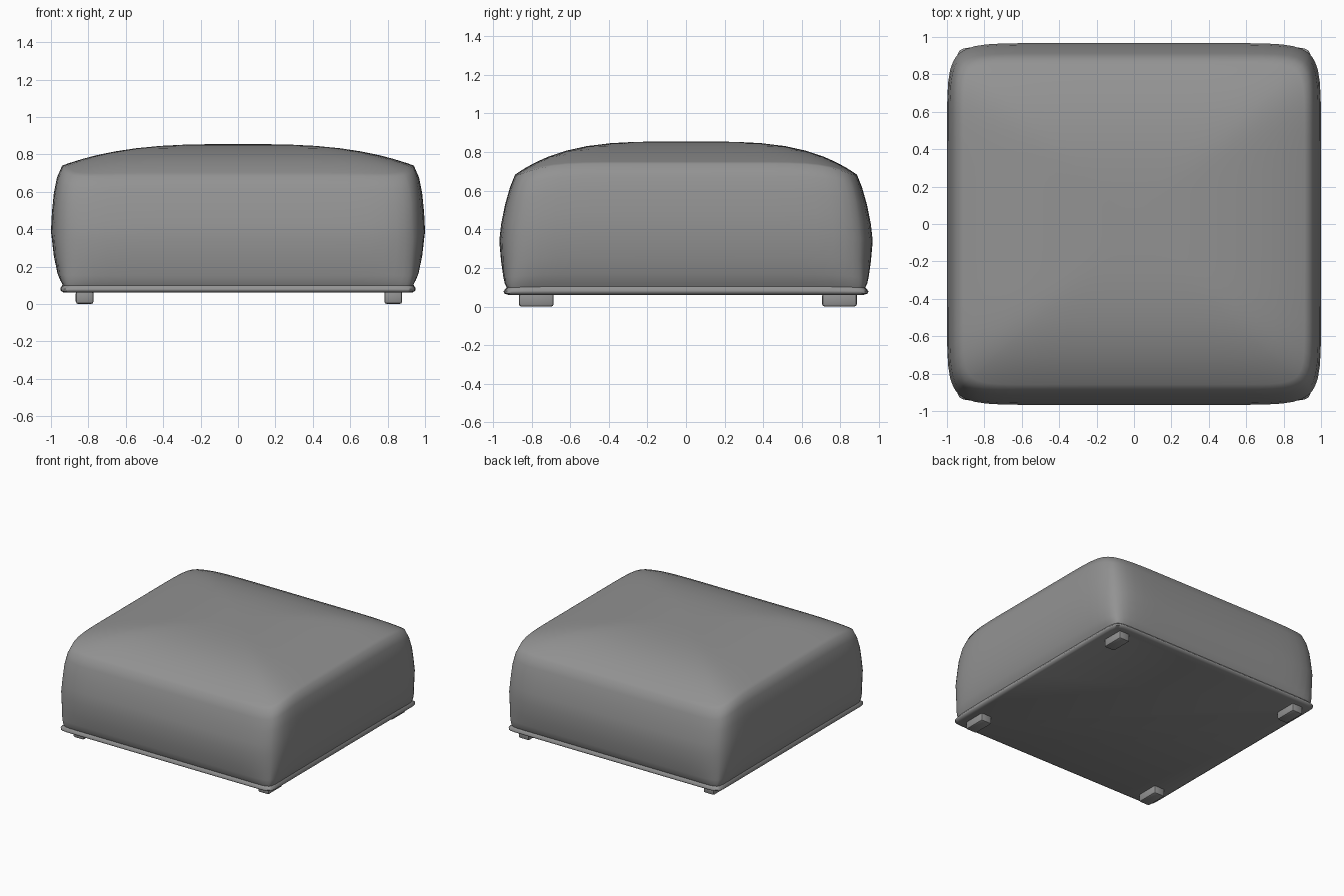
import bpy, bmesh, math

cube = bpy.data.objects.get("Cube")
if cube:
    bpy.data.objects.remove(cube, do_unlink=True)

fabric = bpy.data.materials.new("grey fabric")
grey = (0.29, 0.29, 0.29, 1)
fabric.diffuse_color = grey
fabric.use_nodes = True
fabric.node_tree.nodes["Principled BSDF"].inputs["Base Color"].default_value = grey

BASE = 0.06
SEG = 24  # segments per side


def crown(x, y):
    """Height of the domed top."""
    dx = 0.115 * (abs(x) / 0.94) ** 3
    dy = 0.175 * (abs(y) / 0.89) ** 3.6
    return 0.855 - (dx ** 2.5 + dy ** 2.5) ** 0.4


def outline(hx, hy, power):
    """Softly bulging square, points crowded toward the corners."""
    ts = [math.sin((2 * i / SEG - 1) * math.pi / 2) for i in range(SEG)]
    square = ([(t, -1) for t in ts] + [(1, t) for t in ts]
              + [(-t, 1) for t in ts] + [(-1, -t) for t in ts])
    points = []
    for u, v in square:
        k = (abs(u) ** power + abs(v) ** power) ** (-1 / power)
        points.append((u * k * hx, v * k * hy))
    return points


def finish(bm, name, angle):
    bmesh.ops.recalc_face_normals(bm, faces=bm.faces)
    mesh = bpy.data.meshes.new(name)
    bm.to_mesh(mesh)
    bm.free()
    mesh.materials.append(fabric)
    obj = bpy.data.objects.new(name, mesh)
    bpy.context.collection.objects.link(obj)
    bpy.ops.object.select_all(action="DESELECT")
    obj.select_set(True)
    bpy.context.view_layer.objects.active = obj
    bpy.ops.object.shade_smooth_by_angle(angle=math.radians(angle))
    return obj


# Cushion: half width, half depth, share of the height, corner squareness
walls = [
    (0.93, 0.92, 0, 40), (0.947, 0.942, 0.015, 40), (0.95, 0.945, 0.035, 36),
    (0.937, 0.928, 0.065, 32), (0.95, 0.938, 0.1, 24), (0.966, 0.946, 0.16, 18),
    (0.985, 0.957, 0.3, 13), (1.0, 0.967, 0.5, 11), (0.995, 0.957, 0.65, 11),
    (0.985, 0.937, 0.8, 12), (0.968, 0.912, 0.92, 13), (0.94, 0.885, 1, 14),
]
bm = bmesh.new()
rings = []
for hx, hy, share, power in walls:
    rings.append([bm.verts.new((x, y, BASE + share * (crown(x, y) - BASE)))
                  for x, y in outline(hx, hy, power)])
for s in (0.97, 0.93, 0.87, 0.8, 0.7, 0.58, 0.44, 0.3, 0.15):
    rings.append([bm.verts.new((x, y, crown(x, y)))
                  for x, y in outline(0.94 * s, 0.885 * s, 14)])
for low, high in zip(rings, rings[1:]):
    for i in range(len(low)):
        j = (i + 1) % len(low)
        bm.faces.new((low[i], low[j], high[j], high[i]))
peak = bm.verts.new((0, 0, crown(0, 0)))
for i, v in enumerate(rings[-1]):
    bm.faces.new((v, rings[-1][(i + 1) % len(rings[-1])], peak))
bm.faces.new(rings[0])
finish(bm, "cushion", 60)

# Four short block feet
for side, x in (("right", -0.82), ("left", 0.83)):
    for end, y in (("front", -0.775), ("back", 0.795)):
        bm = bmesh.new()
        bmesh.ops.create_cube(bm, size=1)
        for v in bm.verts:
            v.co = (x + v.co.x * 0.095, y + v.co.y * 0.18, 0.035 + v.co.z * 0.07)
        bmesh.ops.bevel(bm, geom=bm.edges[:], offset=0.013, segments=2,
                        profile=0.5, affect="EDGES")
        finish(bm, f"{end}_{side}_foot", 40)
